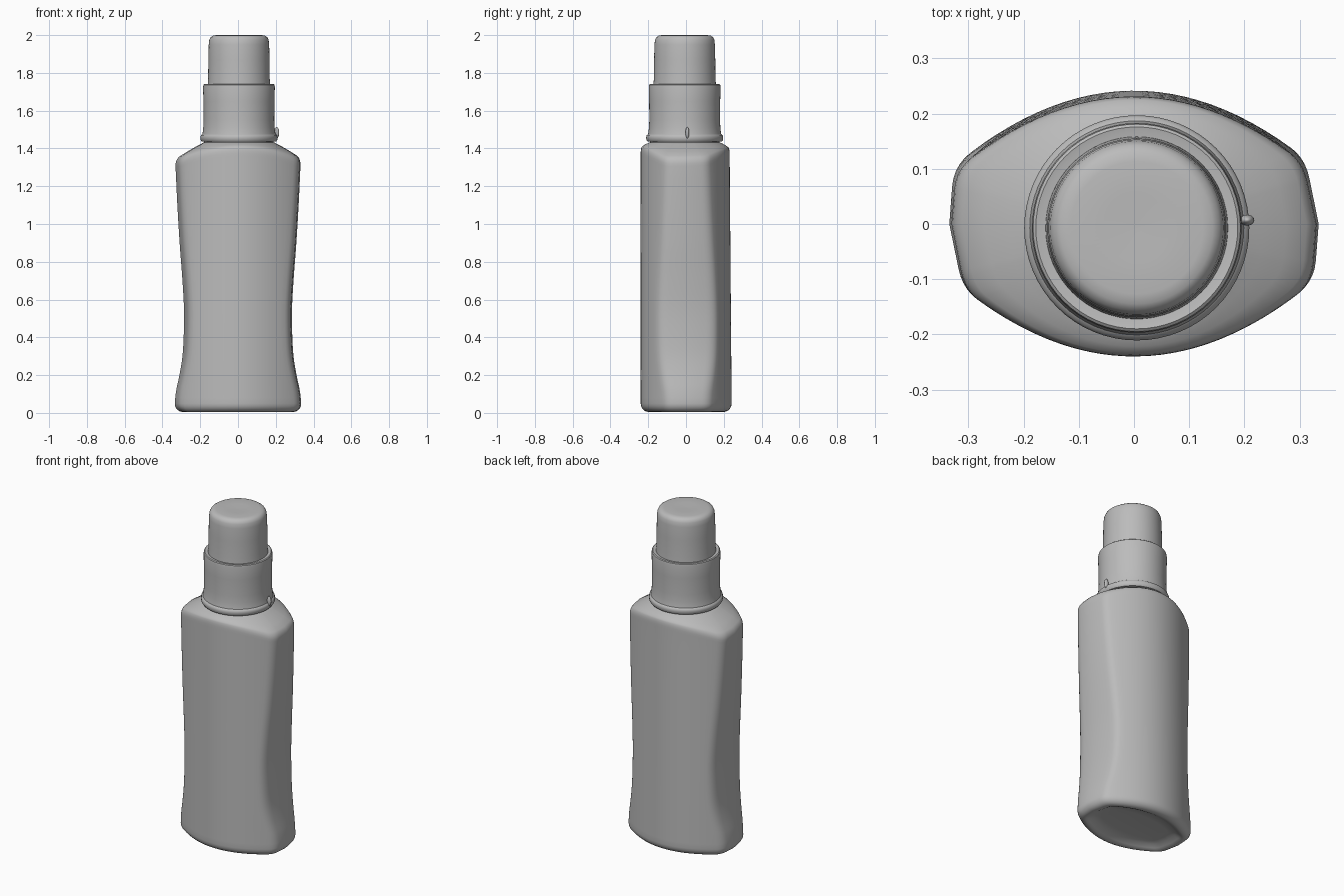
import bpy, bmesh, math
from mathutils import Vector

cube = bpy.data.objects.get("Cube")
if cube:
    bpy.data.objects.remove(cube)

grey = bpy.data.materials.new("plain grey")
grey.use_nodes = True
GREY = (0.5, 0.5, 0.5, 1)
grey.diffuse_color = GREY
grey.node_tree.nodes["Principled BSDF"].inputs["Base Color"].default_value = GREY

AXIS = Vector((0.005, -0.007))   # centre line of neck and cap


def loft(name, rings, angle=40):
    """Skin a stack of equal-sized rings, close both ends, shade smooth."""
    bm = bmesh.new()
    loops = [[bm.verts.new(p) for p in ring] for ring in rings]
    n = len(loops[0])
    for a, b in zip(loops, loops[1:]):
        for i in range(n):
            j = (i + 1) % n
            bm.faces.new((a[i], a[j], b[j], b[i]))
    bm.faces.new(loops[0][::-1])
    bm.faces.new(loops[-1])
    bmesh.ops.recalc_face_normals(bm, faces=bm.faces)
    mesh = bpy.data.meshes.new(name)
    bm.to_mesh(mesh)
    bm.free()
    ob = bpy.data.objects.new(name, mesh)
    bpy.context.collection.objects.link(ob)
    mesh.materials.append(grey)
    bpy.ops.object.select_all(action='DESELECT')
    ob.select_set(True)
    bpy.context.view_layer.objects.active = ob
    bpy.ops.object.shade_smooth_by_angle(angle=math.radians(angle))
    return ob


def interp(table, z):
    """Smooth (Catmull-Rom style) lookup in a list of (z, value)."""
    for i in range(len(table) - 1):
        (z0, a), (z1, b) = table[i], table[i + 1]
        if z <= z1:
            zp, p = table[max(i - 1, 0)]
            zn, q = table[min(i + 2, len(table) - 1)]
            h = z1 - z0
            t = (z - z0) / h
            m0, m1 = (b - p) / (z1 - zp) * h, (q - a) / (zn - z0) * h
            return ((2*t**3 - 3*t*t + 1) * a + (t**3 - 2*t*t + t) * m0
                    + (3*t*t - 2*t**3) * b + (t**3 - t*t) * m1)
    return table[-1][1]


def section(w, front=0.24, back=0.24):
    """Two shallow arcs joined by slightly bowed, slanted end panels."""
    def face(x, depth):
        return depth - 1.28 * x * x

    def half(near, far):
        # right-hand end panel then the arc, ending before the left corner
        pts = []
        x0, x1 = w - 0.008, w - 0.024
        low, high = Vector((x0, -face(x0, near))), Vector((x1, face(x1, far)))
        mid = Vector((w, 0))
        start_low = Vector((x0 - 0.03, -face(x0 - 0.03, near)))
        end_high = Vector((x1 - 0.025, face(x1 - 0.025, far)))
        on_low, on_high = low.lerp(mid, 0.35), high.lerp(mid, 0.3)

        def bend(a, c, b):
            return [a.lerp(c, k / 5).lerp(c.lerp(b, k / 5), k / 5) for k in range(6)]
        pts += bend(start_low, low, on_low) + [mid] + bend(on_high, high, end_high)
        left = -(w - 0.038)
        for k in range(1, 24):
            x = end_high.x + (left - end_high.x) * k / 24
            pts.append(Vector((x, face(x, far))))
        return pts
    return half(front, back) + [-p for p in half(back, front)]


# Bottle body: waisted sides, constant front and back arcs
WIDTH = [(0.0, 0.337), (0.06, 0.334), (0.12, 0.327), (0.2, 0.31), (0.3, 0.294),
         (0.42, 0.287), (0.55, 0.286), (0.7, 0.294), (0.9, 0.309),
         (1.1, 0.321), (1.3, 0.33), (1.4, 0.331)]


def body_ring(z, scale=1.0):
    pts = section(interp(WIDTH, z), 0.24, 0.242 - 0.008 * z)
    return [Vector((p.x * scale, p.y * scale, z)) for p in pts]


def inset(ring, d, z):
    """Pull a ring inwards by a distance and set its height."""
    out = []
    for p in ring:
        q = p.xy - p.xy.normalized() * d
        out.append(Vector((q.x, q.y, z)))
    return out


base = body_ring(0.05)
rings = [inset(base, 0.14, 0.03), inset(base, 0.09, 0.026), inset(base, 0.065, 0.012),
         inset(base, 0.05, 0.006)]
# Rounded foot
for k in range(6):
    a = math.radians(18 * k)
    rings.append(inset(base, 0.042 * (1 - math.sin(a)), 0.005 + 0.045 * (1 - math.cos(a))))
rings += [body_ring(0.08 + 1.16 * k / 36) for k in range(37)]


# Shoulder: a shallow cone meeting the walls, so its rim rises front and back
def rim_height(p):
    return 1.43 - 0.58 * ((p.xy - AXIS).length - 0.19)


top = body_ring(1.34)


def shoulder(t, drop):
    out = []
    for p in top:
        ray = p.xy - AXIS
        q = AXIS + ray.normalized() * (ray.length * (1 - t) + 0.188 * t)
        v = Vector((q.x, q.y, 0))
        v.z = rim_height(v) - drop
        out.append(v)
    return out


rings += [shoulder(t, d) for t, d in ((0, 0.045), (0, 0.03), (0.015, 0.017),
                                      (0.06, 0.006), (0.13, 0), (0.4, -0.002),
                                      (0.7, -0.002), (0.9, 0), (1, 0))]
loft("bottle_body", rings, 50)


# Turned parts
def turn(name, profile, sides=64):
    circle = [Vector((math.cos(2 * math.pi * i / sides), math.sin(2 * math.pi * i / sides)))
              for i in range(sides)]
    return loft(name, [[(AXIS.x + c.x * r, AXIS.y + c.y * r, z) for c in circle]
                       for r, z in profile])


turn("neck", [(0.184, 1.4), (0.184, 1.46)])
turn("cap_collar", [(0.18, 1.437), (0.197, 1.437), (0.203, 1.445), (0.204, 1.46),
                    (0.201, 1.47), (0.194, 1.475), (0.192, 1.485), (0.189, 1.51),
                    (0.187, 1.55), (0.188, 1.65), (0.19, 1.725), (0.188, 1.737),
                    (0.183, 1.741), (0.174, 1.739), (0.15, 1.737)])
turn("cap_top", [(0.166, 1.72), (0.165, 1.745), (0.163, 1.77), (0.162, 1.87),
                 (0.16, 1.95), (0.157, 1.975), (0.15, 1.989), (0.138, 1.997),
                 (0.12, 2.0), (0.06, 1.999), (0.01, 1.997)])

# Small catch on the left side of the collar
bpy.ops.mesh.primitive_uv_sphere_add(segments=20, ring_count=12, radius=1,
                                     location=(0.205, 0.007, 1.483))
catch = bpy.context.object
catch.name = "collar_catch"
catch.scale = (0.013, 0.01, 0.03)
catch.data.materials.append(grey)
bpy.ops.object.shade_smooth()
